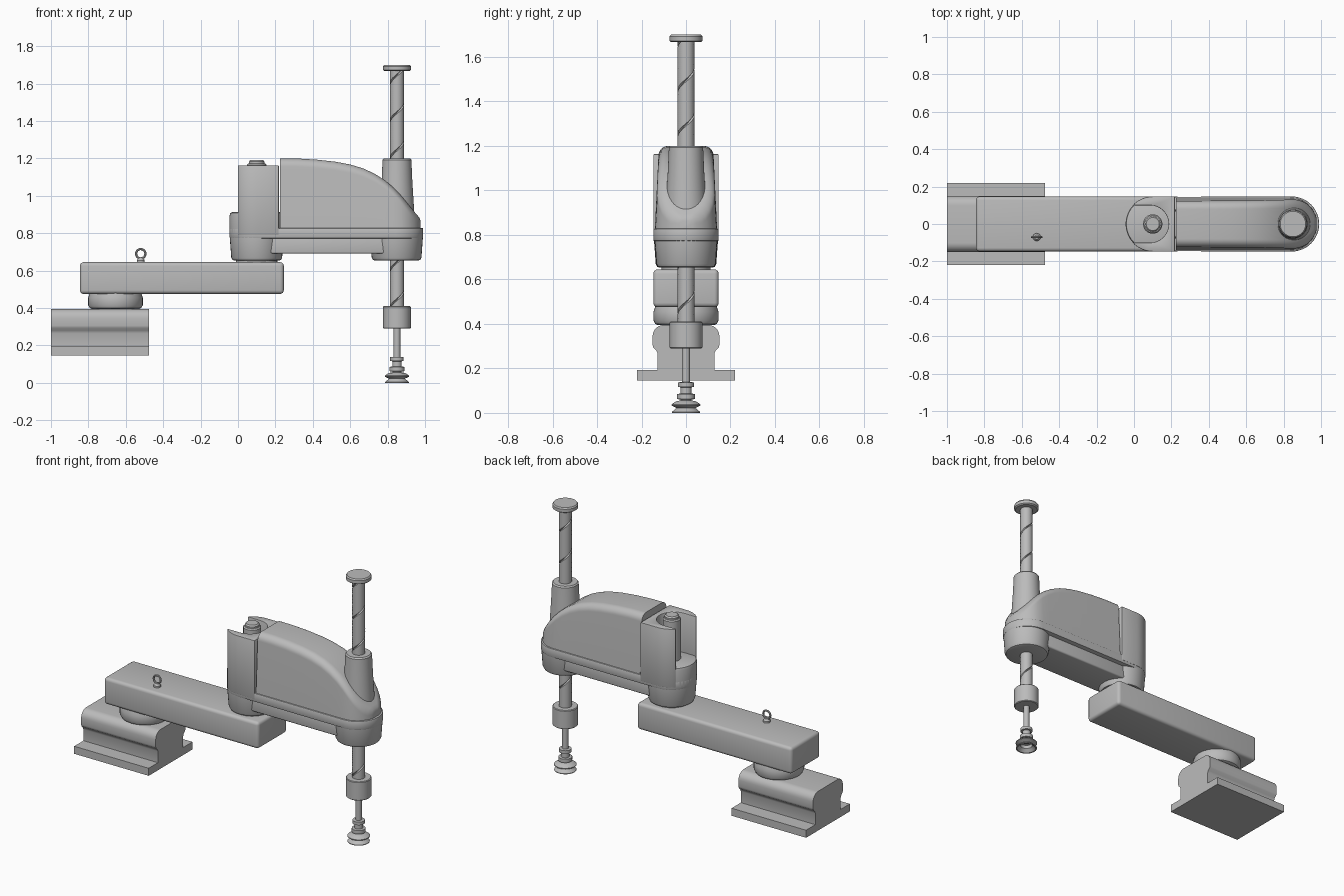
import bpy, bmesh, math
from mathutils import Vector

if "Cube" in bpy.data.objects:
    bpy.data.objects.remove(bpy.data.objects["Cube"])

grey = bpy.data.materials.new("machine grey")
grey.diffuse_color = (0.5, 0.5, 0.5, 1)
grey.use_nodes = True
grey.node_tree.nodes["Principled BSDF"].inputs["Base Color"].default_value = grey.diffuse_color
JX, SX = 0.10, 0.85          # elbow joint axis and spindle axis


def finish(name, bm, bevel=0.0, segs=3, limit=50):
    bmesh.ops.remove_doubles(bm, verts=bm.verts, dist=1e-5)
    bmesh.ops.recalc_face_normals(bm, faces=bm.faces)
    if bevel:
        edges = [e for e in bm.edges if len(e.link_faces) == 2
                 and e.calc_face_angle() > math.radians(limit)]
        bmesh.ops.bevel(bm, geom=edges, offset=bevel, segments=segs,
                        profile=0.5, affect='EDGES', clamp_overlap=True)
    me = bpy.data.meshes.new(name)
    bm.to_mesh(me)
    bm.free()
    me.materials.append(grey)
    ob = bpy.data.objects.new(name, me)
    bpy.context.collection.objects.link(ob)
    bpy.ops.object.select_all(action='DESELECT')
    ob.select_set(True)
    bpy.context.view_layer.objects.active = ob
    bpy.ops.object.shade_smooth_by_angle(angle=math.radians(35))
    return ob


def skin(name, rings, caps=True, closed=False, **kw):
    """Join equal rings of points into a tube."""
    bm = bmesh.new()
    vs = [[bm.verts.new(p) for p in r] for r in rings]
    n = len(vs[0])
    pairs = list(zip(vs, vs[1:])) + ([(vs[-1], vs[0])] if closed else [])
    for a, b in pairs:
        for i in range(n):
            j = (i + 1) % n
            bm.faces.new((a[i], a[j], b[j], b[i]))
    if caps and not closed:
        bm.faces.new(vs[0][::-1])
        bm.faces.new(vs[-1])
    return finish(name, bm, **kw)


def lathe(name, x, profile, y=0.0, n=40, **kw):
    """Solid of revolution about z from (radius, z) pairs."""
    ang = [2 * math.pi * i / n for i in range(n)]
    return skin(name, [[(x + r * math.cos(a), y + r * math.sin(a), z) for a in ang]
                       for r, z in profile], **kw)


def prism(name, pts, z0, z1, **kw):
    return skin(name, [[(x, y, z) for x, y in pts] for z in (z0, z1)], **kw)


def arc(cx, cy, r, a0, a1, n=16):
    return [(cx + r * math.cos(math.radians(a0 + (a1 - a0) * i / n)),
             cy + r * math.sin(math.radians(a0 + (a1 - a0) * i / n))) for i in range(n + 1)]


# pedestal rail: half profile mirrored, swept along x
half = [(0.22, 0.145), (0.22, 0.193), (0.127, 0.193), (0.127, 0.265), (0.133, 0.28),
        (0.147, 0.293), (0.15, 0.305), (0.15, 0.345)] + arc(0.10, 0.345, 0.05, 15, 90, 6)
prof = half + [(-y, z) for y, z in reversed(half)]
skin("pedestal", [[(x, y, z) for y, z in prof] for x in (-1.0, -0.475)])

# shoulder collar
lathe("shoulder_collar", -0.655, [(0.125, 0.394), (0.138, 0.40), (0.146, 0.415),
                                  (0.146, 0.455), (0.138, 0.48)])

# lower arm
prism("lower_arm", [(-0.845, -0.147), (0.245, -0.147), (0.245, 0.147), (-0.845, 0.147)],
      0.475, 0.645, bevel=0.02, segs=4)

# lifting eye: stem and upright ring
lathe("lifting_eye_stem", -0.52, [(0.021, 0.64), (0.021, 0.655), (0.012, 0.667)], y=-0.07, n=16)
ring = []
for i in range(24):
    a = 2 * math.pi * i / 24
    ring.append([(-0.52 + (0.025 + 0.006 * math.cos(t)) * math.cos(a),
                  -0.07 + 0.006 * math.sin(t),
                  0.69 + (0.025 + 0.006 * math.cos(t)) * math.sin(a))
                 for t in [2 * math.pi * k / 8 for k in range(8)]])
skin("lifting_eye_ring", ring, closed=True)

# elbow joint: neck, tapered drum and pillar
lathe("elbow_neck", JX, [(0.11, 0.63), (0.11, 0.67)])
lathe("elbow_drum", JX, [(0.118, 0.653), (0.13, 0.657), (0.136, 0.67), (0.145, 0.79),
                         (0.145, 0.895), (0.141, 0.908), (0.132, 0.912)])
lathe("elbow_pillar", JX, [(0.052, 0.90), (0.052, 1.165), (0.046, 1.172), (0.042, 1.173),
                           (0.042, 1.182), (0.035, 1.19)], n=24)

# U-shaped shroud around the pillar
outer = [(0.0, -0.107)] + arc(JX, 0, 0.147, 228, 270, 6) + [(0.218, -0.147)]
inner = arc(0.085, 0, 0.1, 90, -90, 18)
plan = outer + [(x, -y) for x, y in reversed(outer)] + [(0.0, 0.1)] + inner + [(0.0, -0.1)]
prism("elbow_shroud", plan, 0.79, 1.163, bevel=0.004, segs=2)

# upper arm: flange, underside beam and spindle boss
stadium = arc(0.843, 0, 0.147, -90, 90, 24) + arc(JX, 0, 0.145, 90, 270, 24)
prism("upper_arm_flange", stadium, 0.772, 0.828, bevel=0.006, segs=2)
prism("upper_arm_beam", [(0.15, -0.115), (0.8, -0.115), (0.8, 0.115), (0.15, 0.115)],
      0.69, 0.78, bevel=0.01)
lathe("spindle_boss", 0.848, [(0.115, 0.653), (0.126, 0.657), (0.133, 0.67), (0.141, 0.785)])

# curved cover: rounded cross-sections along x
line = [(0.225, 1.2), (0.32, 1.199), (0.42, 1.193), (0.52, 1.182), (0.6, 1.167), (0.67, 1.146),
        (0.73, 1.118), (0.785, 1.083), (0.83, 1.045), (0.87, 1.003), (0.9, 0.967),
        (0.925, 0.936), (0.945, 0.912), (0.96, 0.895), (0.971, 0.88), (0.976, 0.865)]
rings = []
for x, h in line:
    t = max(0.0, (x - 0.842) / 0.137)
    w = 0.14 * math.sqrt(max(0.0, 1 - t * t))
    r = min(0.045, 0.6 * w, 0.6 * (h - 0.82))
    top = w * (1 - 0.3 * (h - 0.82))              # sides lean inward
    side = [(w, 0.82)] + [(y, z) for y, z in arc(top - r, h - r, r, 0, 90, 8)]
    rings.append([(x, y, z) for y, z in side + [(-y, z) for y, z in reversed(side)]])
skin("upper_arm_cover", rings)

# spindle sleeve
lathe("spindle_sleeve", SX, [(0.098, 0.82), (0.09, 0.95), (0.082, 1.08), (0.077, 1.192),
                             (0.07, 1.2)])

# spindle shaft: notched section twisted into a helical groove
rings = []
for k in range(131):
    z = 0.40 + 1.28 * k / 130
    turn = -math.pi / 2 + 2 * math.pi * (z - 1.445) / 0.2
    sec = [(0.030, 0.0)] + [(0.038, 0.2 + (2 * math.pi - 0.4) * i / 27) for i in range(28)]
    rings.append([(SX + r * math.cos(a + turn), r * math.sin(a + turn), z) for r, a in sec])
skin("spindle_shaft", rings)
lathe("spindle_cap", SX, [(0.066, 1.666), (0.074, 1.672), (0.074, 1.692), (0.068, 1.7)])
lathe("spindle_collar", SX, [(0.07, 0.29), (0.074, 0.294), (0.074, 0.406), (0.07, 0.41)])

# tool rod with stepped fitting
lathe("tool_rod", SX, [(0.018, 0.10), (0.018, 0.295)], n=20)
lathe("tool_fitting", SX, [(0.025, 0.04), (0.025, 0.06), (0.04, 0.062), (0.04, 0.085),
                           (0.025, 0.087), (0.025, 0.115), (0.036, 0.117), (0.036, 0.137),
                           (0.018, 0.139)], n=28)

# bellows suction cup, hollow underneath
lathe("suction_cup", SX, [(0.03, 0.055), (0.045, 0.052), (0.065, 0.038), (0.065, 0.033),
                          (0.042, 0.022), (0.064, 0.004), (0.064, 0.0), (0.056, 0.0),
                          (0.036, 0.02), (0.034, 0.04)], n=32)
